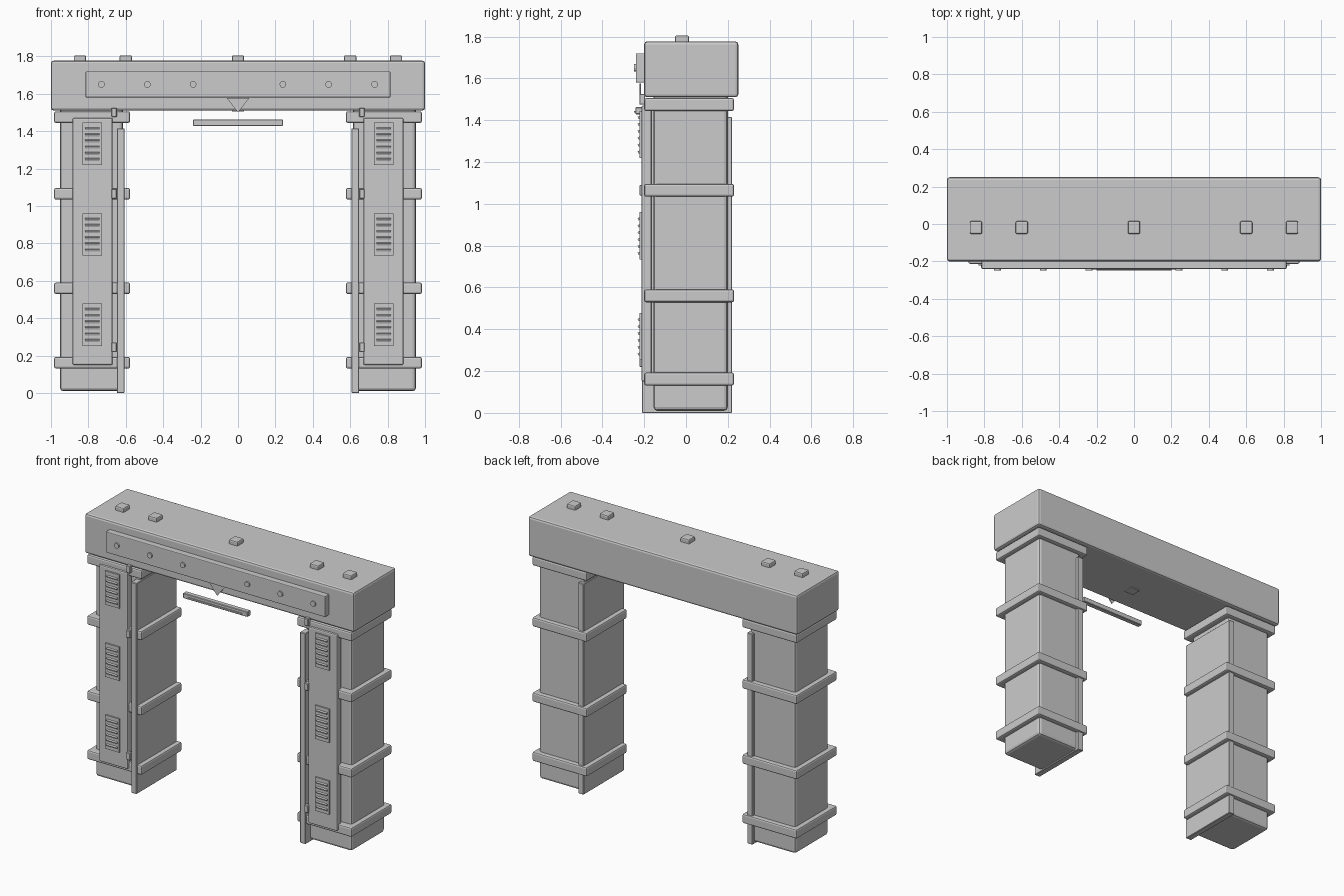
import bpy, bmesh, math
from mathutils import Matrix

if "Cube" in bpy.data.objects:
    bpy.data.objects.remove(bpy.data.objects["Cube"])


def finish(name, bm, bevel=0.0, segs=2):
    me = bpy.data.meshes.new(name)
    bmesh.ops.recalc_face_normals(bm, faces=bm.faces)
    bm.to_mesh(me)
    bm.free()
    ob = bpy.data.objects.new(name, me)
    bpy.context.collection.objects.link(ob)
    if bevel:
        m = ob.modifiers.new("bevel", 'BEVEL')
        m.width, m.segments = bevel, segs
        m.limit_method = 'ANGLE'
    return ob


def add_box(bm, x, y, z, tilt=0.0):
    c = [(a + b) / 2 for a, b in (x, y, z)]
    s = [abs(b - a) for a, b in (x, y, z)]
    mat = Matrix.Translation(c) @ Matrix.Rotation(tilt, 4, 'X') @ Matrix.Diagonal((*s, 1))
    bmesh.ops.create_cube(bm, size=1, matrix=mat)


def box(name, x, y, z, bevel=0.0, segs=2):
    bm = bmesh.new()
    add_box(bm, x, y, z)
    return finish(name, bm, bevel, segs)


# Lintel beam and its front sign plate
box("lintel_beam", (-1, 1), (-0.2, 0.25), (1.51, 1.777), 0.014)
box("lintel_front_plate", (-0.815, 0.815), (-0.24, -0.195), (1.58, 1.72), 0.005)

# Square bolts on the roof of the lintel, and one flush plate below
for i, x in enumerate((-0.845, -0.6, 0, 0.6, 0.845)):
    box(f"roof_bolt_{i}", (x - 0.033, x + 0.033), (-0.053, 0.015), (1.76, 1.805), 0.008)
box("underside_plate", (-0.033, 0.033), (-0.053, 0.015), (1.505, 1.53))

# Round rivets on the front plate
for i, x in enumerate((-0.73, -0.485, -0.24, 0.24, 0.485, 0.73)):
    bm = bmesh.new()
    mat = Matrix.Translation((x, -0.239, 1.65)) @ Matrix.Rotation(math.pi / 2, 4, 'X')
    bmesh.ops.create_cone(bm, cap_ends=True, segments=12, radius1=0.018,
                          radius2=0.018, depth=0.02, matrix=mat)
    finish(f"plate_rivet_{i}", bm)

# Downward pointing marker
bm = bmesh.new()
tri = bm.faces.new([bm.verts.new((x, -0.222, z)) for x, z in
                    ((-0.06, 1.576), (0, 1.5), (0.06, 1.576))])
ext = bmesh.ops.extrude_face_region(bm, geom=[tri])
bmesh.ops.translate(bm, vec=(0, 0.006, 0),
                    verts=[v for v in ext['geom'] if isinstance(v, bmesh.types.BMVert)])
finish("pointer_marker", bm)

# Hanging light bar
box("light_bar_housing", (-0.24, 0.24), (-0.242, -0.208), (1.428, 1.462), 0.003, 1)
box("light_bar_strip", (-0.2, 0.2), (-0.248, -0.235), (1.436, 1.444))

for s, side in ((-1, "left"), (1, "right")):
    def part(name, x, *args):
        return box(f"{side}_{name}", (s * x[0], s * x[1]), *args)

    # Pillar and the liner plate on its inner face
    part("pillar", (0.615, 0.952), (-0.155, 0.2), (0.01, 1.53), 0.018)
    part("inner_liner", (0.607, 0.648), (-0.21, 0.22), (0.005 - 0.005, 1.415), 0.003, 1)

    # Bands around the pillar
    for i, z in enumerate((0.162, 0.56, 1.065, 1.475)):
        part(f"band_{i}", (0.577, 0.983), (-0.2, 0.23), (z - 0.031, z + 0.031), 0.01)

    # Front door panel with hinges
    part("door_panel", (0.67, 0.885), (-0.213, -0.165), (0.15, 1.47), 0.008)
    part("door_backing", (0.69, 0.865), (-0.17, -0.15), (0.17, 1.45))
    for i, z in enumerate((0.245, 1.065, 1.5)):
        part(f"hinge_{i}", (0.648, 0.676), (-0.223, -0.195), (z - 0.025, z + 0.025), 0.003, 1)

    # Louvred vents
    for i, z in enumerate((1.332, 0.847, 0.365)):
        part(f"vent_plate_{i}", (0.727, 0.832), (-0.222, -0.208), (z - 0.113, z + 0.113))
        bm = bmesh.new()
        for k in range(6):
            zz = z + (k - 2.5) * 0.033
            add_box(bm, (s * 0.74, s * 0.819), (-0.23, -0.212), (zz - 0.006, zz + 0.006),
                    math.radians(25))
        finish(f"{side}_vent_slats_{i}", bm)
